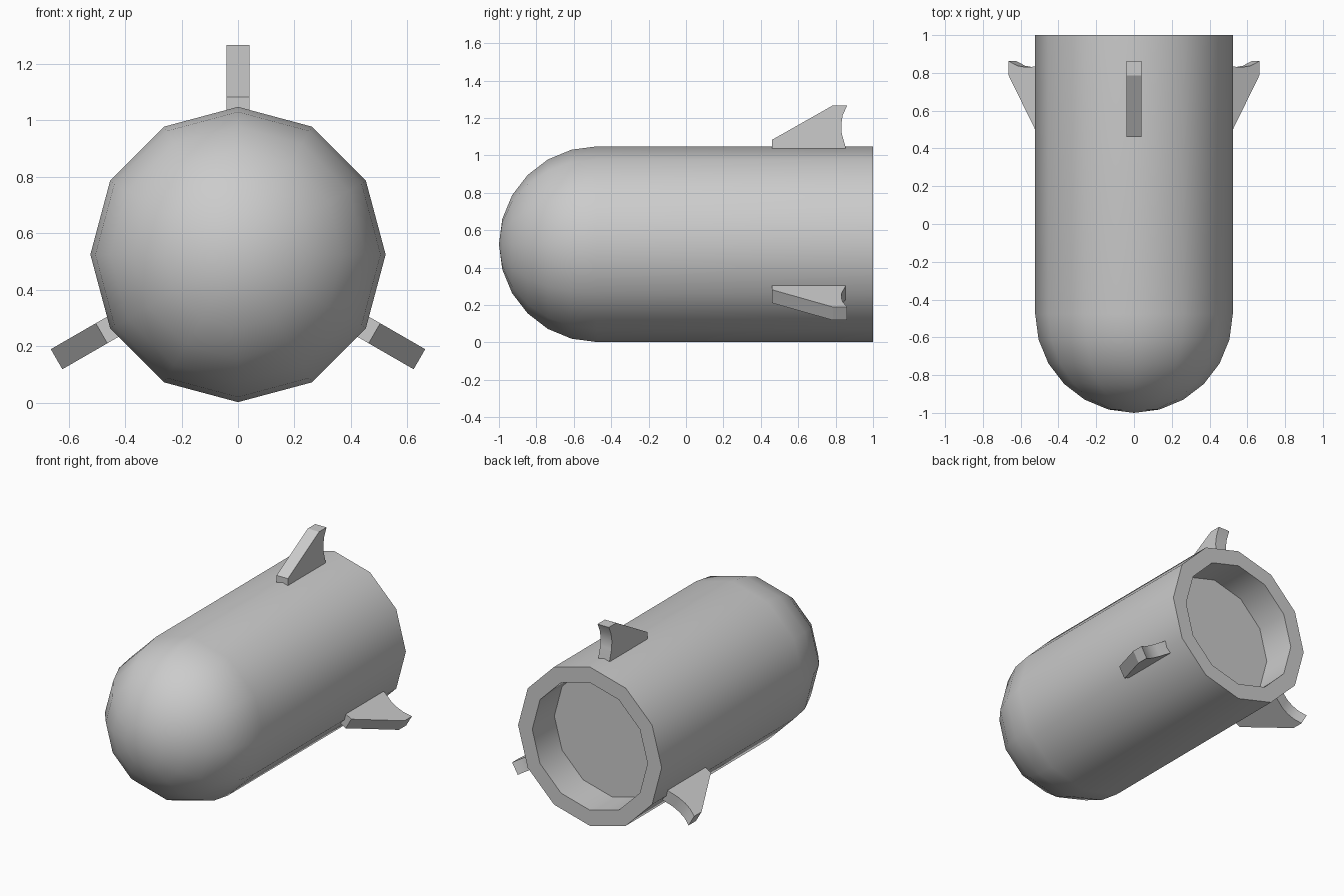
import bpy, bmesh
from math import sin, cos, pi, radians
from mathutils import Vector, Matrix

if "Cube" in bpy.data.objects:
    bpy.data.objects.remove(bpy.data.objects["Cube"])

R, CZ, SIDES = 0.523, 0.525, 12


def finish(name, bm, angle):
    bmesh.ops.recalc_face_normals(bm, faces=bm.faces)
    mesh = bpy.data.meshes.new(name)
    bm.to_mesh(mesh)
    bm.free()
    ob = bpy.data.objects.new(name, mesh)
    bpy.context.collection.objects.link(ob)
    bpy.ops.object.select_all(action='DESELECT')
    ob.select_set(True)
    bpy.context.view_layer.objects.active = ob
    bpy.ops.object.shade_smooth_by_angle(angle=radians(angle))
    return ob


# Shell: domed nose, straight wall, thick rear rim and recessed floor
nose_y = -1 + R
profile = [(R * sin(i * pi / 12), nose_y - R * cos(i * pi / 12)) for i in range(7)]
profile += [(R, 1.0), (0.42, 1.0), (0.42, 0.77), (0.0, 0.77)]
bm = bmesh.new()
verts = [bm.verts.new((0, y, r)) for r, y in profile]
edges = [bm.edges.new(pair) for pair in zip(verts, verts[1:])]
bmesh.ops.spin(bm, geom=verts + edges, cent=(0, 0, 0), axis=(0, 1, 0),
               angle=2 * pi, steps=SIDES)
bmesh.ops.remove_doubles(bm, verts=bm.verts, dist=0.0005)
bmesh.ops.translate(bm, verts=bm.verts, vec=(0, 0, CZ))
finish("shell_body", bm, 40)

# Three swept fins with a concave trailing edge (y, distance from axis)
fin = [(0.46, 0.508), (0.46, 0.558), (0.785, 0.742), (0.862, 0.742),
       (0.838, 0.69), (0.83, 0.64), (0.833, 0.59), (0.853, 0.52), (0.853, 0.508)]
for k, name in enumerate(("top_fin", "right_fin", "left_fin")):
    bm = bmesh.new()
    face = bm.faces.new([bm.verts.new((-0.041, y, r)) for y, r in fin])
    ext = bmesh.ops.extrude_face_region(bm, geom=[face])
    moved = [g for g in ext["geom"] if isinstance(g, bmesh.types.BMVert)]
    bmesh.ops.translate(bm, verts=moved, vec=(0.082, 0, 0))
    turn = Matrix.Translation((0, 0, CZ)) @ Matrix.Rotation(k * 2 * pi / 3, 4, 'Y')
    bmesh.ops.transform(bm, matrix=turn, verts=bm.verts)
    finish(name, bm, 25)
